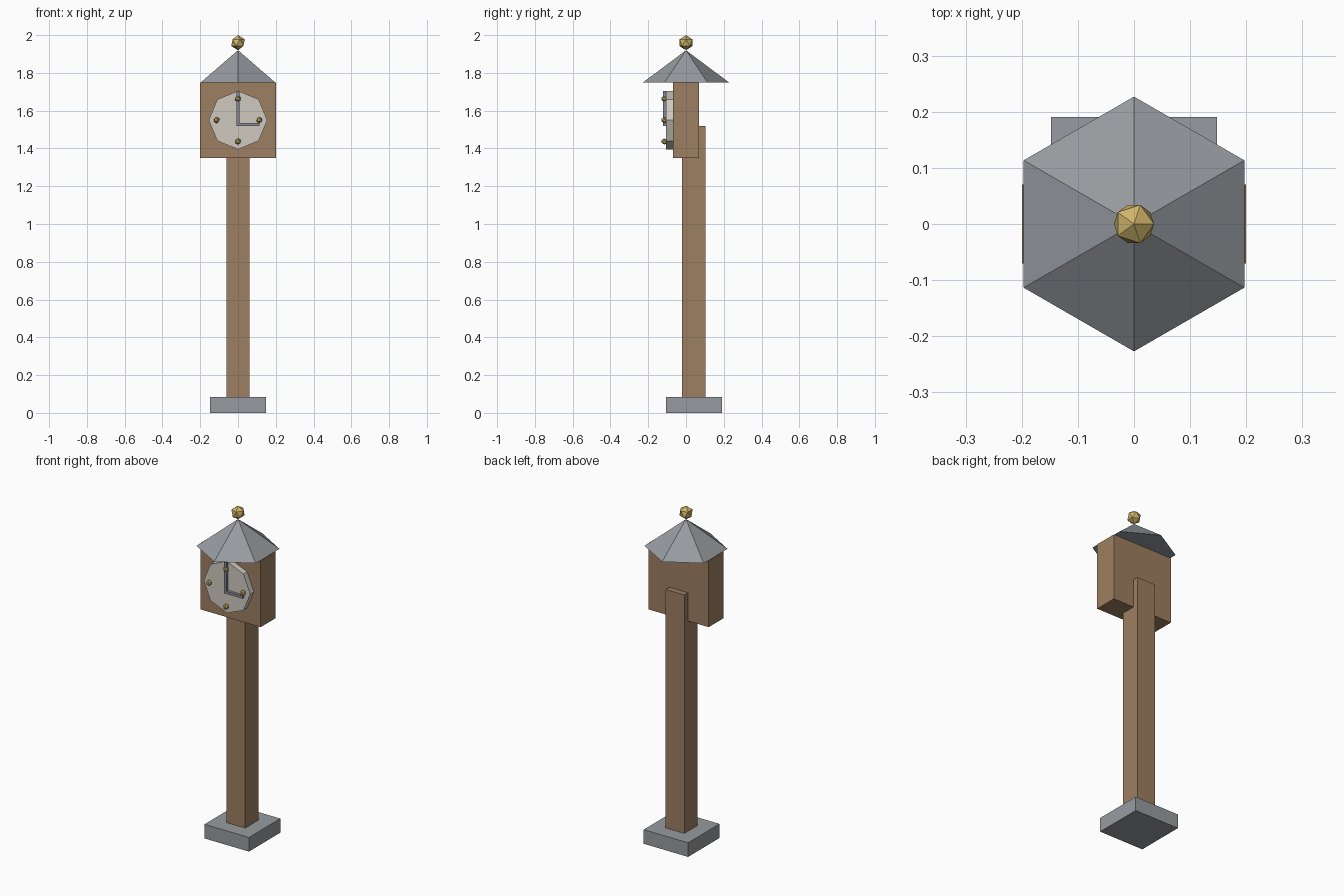
import bpy
import math

default = bpy.data.objects.get("Cube")
if default:
    bpy.data.objects.remove(default, do_unlink=True)


def material(name, rgb):
    m = bpy.data.materials.new(name)
    m.use_nodes = True
    m.diffuse_color = (*rgb, 1)
    m.node_tree.nodes["Principled BSDF"].inputs["Base Color"].default_value = (*rgb, 1)
    return m


wood = material("brown wood", (0.34, 0.21, 0.12))
stone = material("grey slate", (0.31, 0.33, 0.35))
ivory = material("ivory", (0.62, 0.59, 0.53))
iron = material("blue grey iron", (0.24, 0.25, 0.30))
gold = material("gold", (0.62, 0.46, 0.14))


def finish(name, mat):
    ob = bpy.context.object
    ob.name = name
    ob.data.materials.append(mat)
    return ob


def box(name, mat, x, y, z):
    """Box spanning the given (low, high) range on each axis."""
    spans = (x, y, z)
    bpy.ops.mesh.primitive_cube_add(size=1, location=[sum(s) / 2 for s in spans])
    bpy.context.object.scale = [s[1] - s[0] for s in spans]
    bpy.ops.object.transform_apply(location=False, rotation=False, scale=True)
    return finish(name, mat)


def ball(name, radius, location):
    bpy.ops.mesh.primitive_ico_sphere_add(subdivisions=1, radius=radius, location=location)
    return finish(name, gold)


# Foot, post and clock case
box("base", stone, (-0.148, 0.148), (-0.107, 0.191), (0, 0.085))
box("post", wood, (-0.062, 0.062), (-0.02, 0.104), (0.085, 1.52))
box("clock_case", wood, (-0.2, 0.2), (-0.07, 0.07), (1.35, 1.75))

# Six-sided roof with its finial
bpy.ops.mesh.primitive_cone_add(vertices=6, radius1=0.227, radius2=0, depth=0.17,
                                location=(0, 0, 1.835))
finish("roof", stone)
ball("finial", 0.04, (0, 0, 1.96))

# Eight-sided dial
dial_z = 1.55
bpy.ops.mesh.primitive_cylinder_add(vertices=8, radius=0.155, depth=0.04,
                                    location=(0, -0.085, dial_z),
                                    rotation=(math.pi / 2, 0, 0))
finish("dial", ivory)

# Hands
box("minute_hand", iron, (-0.008, 0.008), (-0.121, -0.104), (1.518, 1.705))
box("hour_hand", iron, (0.0, 0.115), (-0.121, -0.104), (1.518, 1.534))

# Quarter-hour markers
for i, name in enumerate(("three", "twelve", "nine", "six")):
    a = i * math.pi / 2
    ball("marker_" + name, 0.017,
         (0.113 * math.cos(a), -0.114, dial_z + 0.113 * math.sin(a)))
